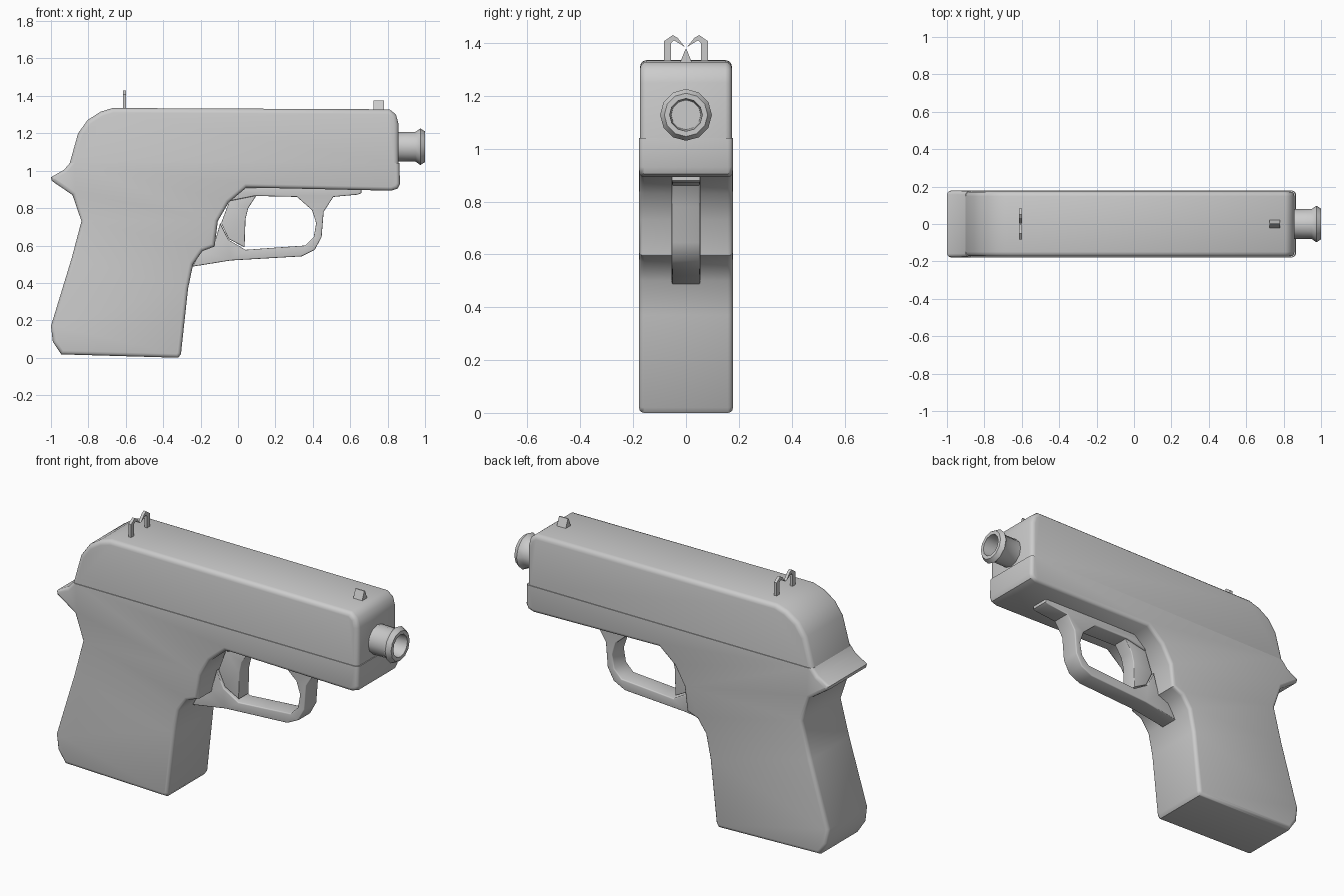
import bpy, bmesh
from math import radians, pi, cos, sin

if "Cube" in bpy.data.objects:
    bpy.data.objects.remove(bpy.data.objects["Cube"])


def finish(bm, name, angle=40):
    bmesh.ops.recalc_face_normals(bm, faces=bm.faces)
    me = bpy.data.meshes.new(name)
    bm.to_mesh(me)
    bm.free()
    ob = bpy.data.objects.new(name, me)
    bpy.context.collection.objects.link(ob)
    bpy.ops.object.select_all(action='DESELECT')
    ob.select_set(True)
    bpy.context.view_layer.objects.active = ob
    bpy.ops.object.shade_smooth_by_angle(angle=radians(angle))
    return ob


def plate(name, pts, half, bevel=0.0, seam=None, angle=40):
    """Extrude an x-z profile symmetrically along y, rounding its rims (not the seam)."""
    bm = bmesh.new()
    face = bm.faces.new([bm.verts.new((x, -half, z)) for x, z in pts])
    geom = bmesh.ops.extrude_face_region(bm, geom=[face])['geom']
    for v in geom:
        if isinstance(v, bmesh.types.BMVert):
            v.co.y = half
    if bevel:
        rims = [e for e in bm.edges
                if abs(e.verts[0].co.y - e.verts[1].co.y) < 1e-5
                and not (seam and all(abs(v.co.z - seam) < 1e-4 for v in e.verts))]
        bmesh.ops.bevel(bm, geom=rims, offset=bevel, segments=3, profile=0.5,
                        affect='EDGES', clamp_overlap=False)
    bmesh.ops.triangulate(bm, faces=[f for f in bm.faces if len(f.verts) > 4])
    return finish(bm, name, angle)


SEAM = 1.04

# Slide
plate("slide", [(-0.9, SEAM), (0.858, SEAM), (0.858, 1.25), (0.845, 1.3),
                (0.81, 1.328), (-0.67, 1.335), (-0.735, 1.315), (-0.805, 1.27),
                (-0.855, 1.2)], 0.174, 0.025, SEAM)

# Frame and grip
plate("frame_and_grip", [
    (-0.9, SEAM), (-0.93, 1.005), (-1.0, 0.965), (-0.995, 0.945), (-0.885, 0.87),
    (-0.837, 0.73), (-0.89, 0.53), (-1.0, 0.17), (-0.99, 0.085), (-0.945, 0.018),
    (-0.32, 0.0), (-0.305, 0.02), (-0.267, 0.37), (-0.24, 0.5), (-0.19, 0.57),
    (-0.125, 0.595), (-0.108, 0.73), (-0.05, 0.83), (0.045, 0.91), (0.82, 0.893),
    (0.855, 0.905), (0.866, 0.93), (0.863, SEAM)], 0.178, 0.02, SEAM)

# Trigger guard: one outline running round the finger opening
plate("trigger_guard", [
    (-0.245, 0.487), (-0.04, 0.52), (0.34, 0.542), (0.41, 0.577), (0.447, 0.645),
    (0.458, 0.78), (0.51, 0.86), (0.64, 0.872), (0.66, 0.88), (0.66, 0.91),
    (-0.06, 0.91), (-0.06, 0.835), (0.09, 0.865), (0.315, 0.86), (0.395, 0.79),
    (0.418, 0.72), (0.405, 0.645), (0.36, 0.6), (0.04, 0.577), (-0.05, 0.63),
    (-0.095, 0.72), (-0.13, 0.6), (-0.2, 0.57)], 0.054, 0.006)

# Trigger
plate("trigger", [(-0.045, 0.84), (-0.09, 0.72), (-0.05, 0.635), (0.035, 0.59),
                  (0.04, 0.74), (0.055, 0.8), (0.1, 0.87)], 0.045, 0.005)

# Barrel: revolved around the x axis, with flared muzzle and open bore
bm = bmesh.new()
N = 12
rings = []
for x, r in [(0.83, 0.08), (0.95, 0.08), (0.975, 0.098), (1.0, 0.082),
             (1.0, 0.062), (0.87, 0.056)]:
    rings.append([bm.verts.new((x, r * cos(2 * pi * i / N), 1.128 + r * sin(2 * pi * i / N)))
                  for i in range(N)])
for a, b in zip(rings, rings[1:]):
    for i in range(N):
        j = (i + 1) % N
        bm.faces.new((a[i], a[j], b[j], b[i]))
bm.faces.new(rings[0])
bm.faces.new(rings[-1])
finish(bm, "barrel", 35)


def cross_plate(name, pts, x0, x1):
    """Extrude a y-z profile from x0 to x1."""
    bm = bmesh.new()
    a = [bm.verts.new((x0, y, z)) for y, z in pts]
    b = [bm.verts.new((x1, y, z)) for y, z in pts]
    bm.faces.new(a)
    bm.faces.new(b)
    for i in range(len(pts)):
        j = (i + 1) % len(pts)
        bm.faces.new((a[i], a[j], b[j], b[i]))
    return finish(bm, name, 20)


# Rear sight: two mirrored hooked posts
HOOK = [(0.083, 1.32), (0.083, 1.407), (0.05, 1.43), (0.032, 1.42), (0.004, 1.385),
        (0.045, 1.41), (0.057, 1.4), (0.057, 1.32)]
for side, s in (("left", 1), ("right", -1)):
    cross_plate("rear_sight_" + side, [(s * y, z) for y, z in HOOK], -0.616, -0.6)

# Front sight
cross_plate("front_sight", [(-0.025, 1.32), (0.025, 1.32), (0.003, 1.375), (-0.003, 1.375)],
            0.725, 0.78)
